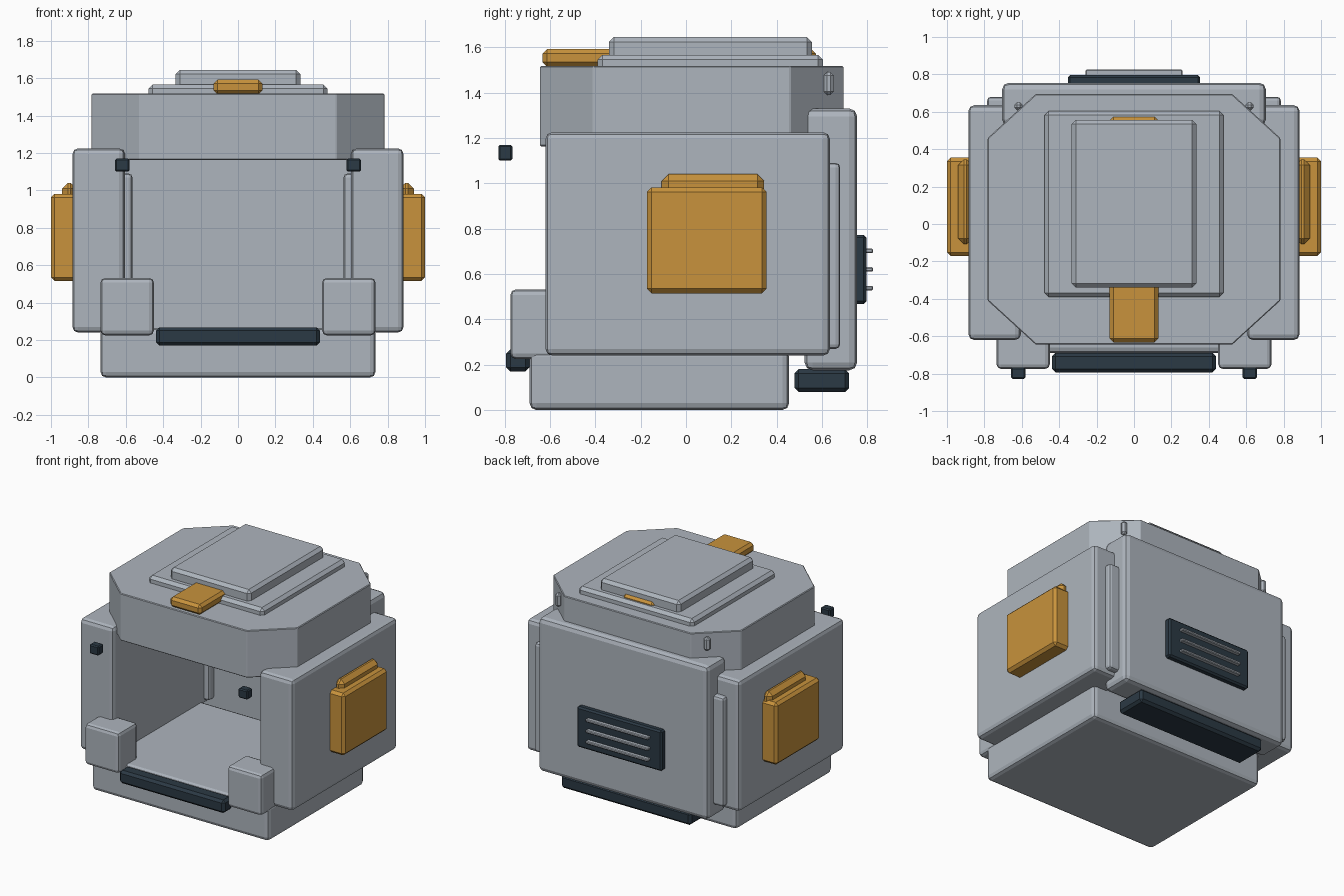
import bpy, bmesh, math

if "Cube" in bpy.data.objects:
    bpy.data.objects.remove(bpy.data.objects["Cube"])


def material(name, rgb):
    m = bpy.data.materials.new(name)
    m.diffuse_color = (*rgb, 1)
    m.use_nodes = True
    m.node_tree.nodes["Principled BSDF"].inputs["Base Color"].default_value = m.diffuse_color
    return m


GREY = material("hull grey", (0.42, 0.46, 0.51))
AMBER = material("amber", (0.58, 0.29, 0.045))
DARK = material("dark slate", (0.024, 0.041, 0.058))


def finish(name, bm, mat, bevel, segments):
    bmesh.ops.recalc_face_normals(bm, faces=bm.faces)
    me = bpy.data.meshes.new(name)
    bm.to_mesh(me)
    bm.free()
    me.materials.append(mat)
    ob = bpy.data.objects.new(name, me)
    bpy.context.collection.objects.link(ob)
    if bevel:
        mod = ob.modifiers.new("bevel", "BEVEL")
        mod.width = bevel
        mod.segments = segments
        mod.limit_method = "ANGLE"
        mod.angle_limit = math.radians(30)
    return ob


def block(name, x, y, z, mat=GREY, bevel=0.02, segments=1):
    """Bevelled box given by its (min, max) range on each axis."""
    bm = bmesh.new()
    bmesh.ops.create_cube(bm, size=1)
    for v in bm.verts:
        v.co = [r[0] if c < 0 else r[1] for c, r in zip(v.co, (x, y, z))]
    return finish(name, bm, mat, bevel, segments)


def pair(name, x, y, z, *args):
    """Left and right copies of a block."""
    block("right_" + name, x, y, z, *args)
    block("left_" + name, (-x[1], -x[0]), y, z, *args)


# Open-fronted cabin shell
block("base", (-0.735, 0.735), (-0.69, 0.455), (0, 0.265), GREY, 0.03, 2)
block("back_wall", (-0.705, 0.705), (0.523, 0.755), (0.175, 1.33), GREY, 0.035, 2)
pair("side_wall", (0.605, 0.885), (-0.62, 0.635), (0.24, 1.225), GREY, 0.03, 2)
pair("corner_post", (0.565, 0.785), (0.46, 0.68), (0.27, 1.09), GREY, 0.02, 2)
pair("front_foot", (0.45, 0.735), (-0.775, -0.545), (0.225, 0.532), GREY, 0.025, 2)

# Roof slab with cut corners
bm = bmesh.new()
outline = [(0.525, -0.645), (0.782, -0.41), (0.782, 0.46), (0.525, 0.695)]
outline += [(-x, y) for x, y in reversed(outline)]
face = bm.faces.new([bm.verts.new((x, y, 1.163)) for x, y in outline])
ext = bmesh.ops.extrude_face_region(bm, geom=[face])
top = [g for g in ext["geom"] if isinstance(g, bmesh.types.BMVert)]
bmesh.ops.translate(bm, verts=top, vec=(0, 0, 0.354))
finish("roof", bm, GREY, 0.005, 1)

# Stepped roof hatch and the amber strap running through it
block("hatch_frame", (-0.478, 0.478), (-0.39, 0.605), (1.49, 1.567), GREY, 0.022)
block("hatch_lid", (-0.333, 0.333), (-0.34, 0.556), (1.54, 1.645), GREY, 0.022)
block("roof_strap", (-0.13, 0.13), (-0.633, 0.573), (1.515, 1.592), AMBER, 0.02)
pair("roof_knob", (0.595, 0.64), (0.608, 0.652), (1.39, 1.49), GREY, 0.015)

# Amber side packs
pair("side_pack", (0.865, 1.0), (-0.172, 0.355), (0.515, 0.982), AMBER, 0.02)
pair("side_pack_cap", (0.865, 0.94), (-0.107, 0.345), (0.93, 1.04), AMBER, 0.03)

# Dark fittings
pair("front_lamp", (0.58, 0.657), (-0.828, -0.766), (1.10, 1.17), DARK, 0.008)
block("front_step", (-0.438, 0.438), (-0.793, -0.69), (0.17, 0.268), DARK, 0.018)
block("rear_skid", (-0.54, 0.54), (0.478, 0.72), (0.08, 0.18), DARK, 0.018)

# Rear vent with three slats
block("vent_panel", (-0.353, 0.353), (0.74, 0.796), (0.468, 0.772), DARK, 0.012)
for i in range(3):
    z = 0.538 + i * 0.082
    block(f"vent_slat_{i + 1}", (-0.26, 0.26), (0.785, 0.825), (z - 0.01, z + 0.01), GREY, 0.005)
